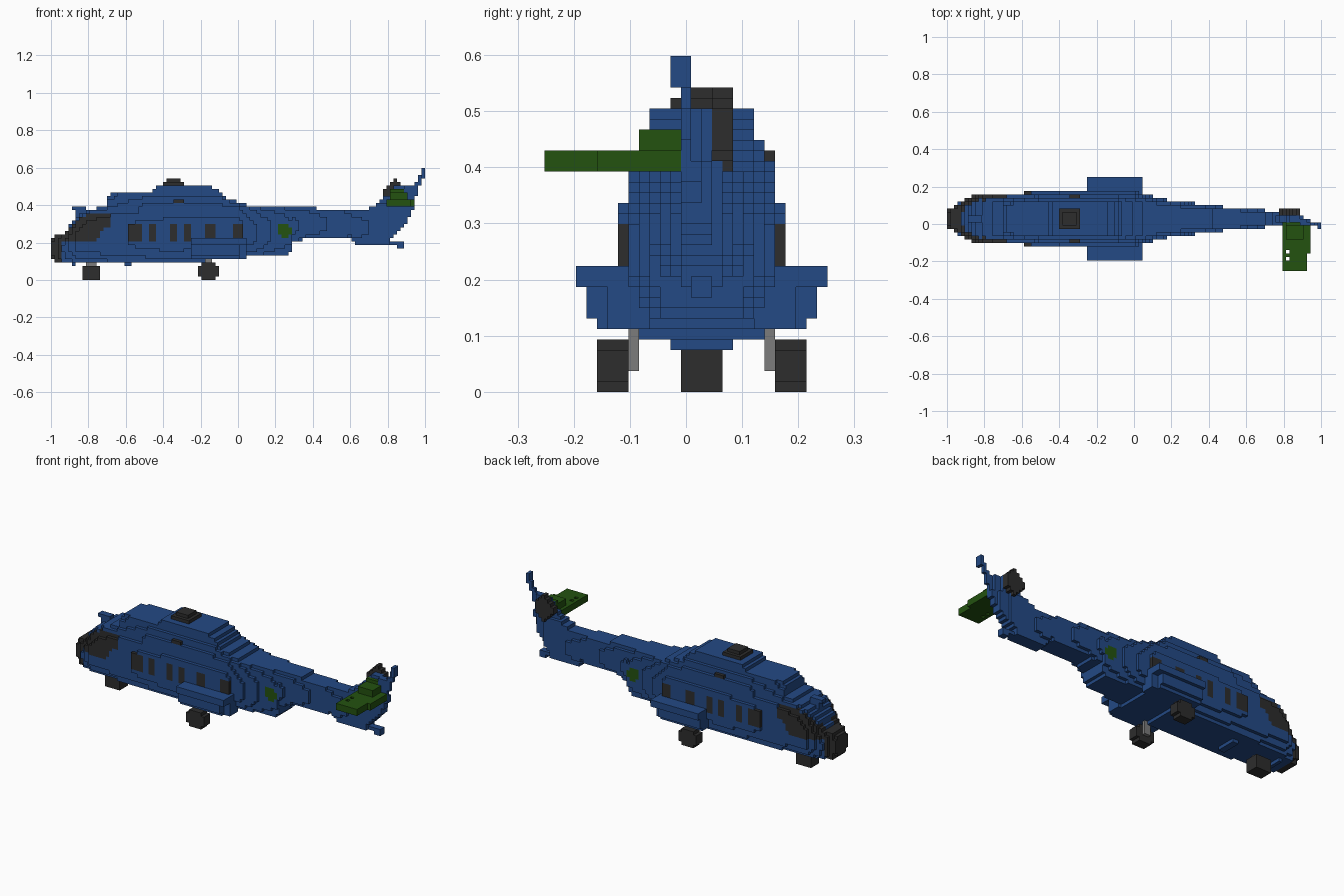
import bpy
import bmesh

cube = bpy.data.objects.get("Cube")
if cube:
    bpy.data.objects.remove(cube, do_unlink=True)

V = 2 / 107          # edge length of one block
MID = 1.5 * V        # centre plane of the fuselage

COLOURS = {
    "blue": (0.017, 0.067, 0.235),
    "charcoal": (0.026, 0.026, 0.026),
    "green": (0.017, 0.085, 0.005),
    "grey": (0.20, 0.20, 0.20),
}
NAMES = list(COLOURS)
MATS = []
for name, rgb in COLOURS.items():
    m = bpy.data.materials.new(name)
    m.use_nodes = True
    m.diffuse_color = (*rgb, 1)
    m.node_tree.nodes["Principled BSDF"].inputs["Base Color"].default_value = (*rgb, 1)
    MATS.append(m)


def curve(points, x):
    """Piecewise linear profile, None outside its range."""
    for (x0, a), (x1, b) in zip(points, points[1:]):
        if x0 <= x <= x1:
            return a + (b - a) * (x - x0) / (x1 - x0)
    return None


def part(name, rule):
    """Fill grid cells where rule(x, y, z) gives a colour; keep the outer skin."""
    cells = {}
    for i in range(107):
        for j in range(-13, 14):
            for k in range(32):
                c = rule(-1 + (i + 0.5) * V, j * V, (k + 0.5) * V)
                if c:
                    cells[i, j, k] = NAMES.index(c)
    bm = bmesh.new()
    corners = {}

    def corner(p):
        if p not in corners:
            corners[p] = bm.verts.new((-1 + p[0] * V, (p[1] - 0.5) * V, p[2] * V))
        return corners[p]

    for cell, colour in cells.items():
        for axis in range(3):
            u, w = (axis + 1) % 3, (axis + 2) % 3
            for side in (0, 1):
                near = list(cell)
                near[axis] += 2 * side - 1
                if tuple(near) in cells:
                    continue
                loop = []
                for du, dw in ((0, 0), (1, 0), (1, 1), (0, 1)):
                    p = list(cell)
                    p[axis] += side
                    p[u] += du
                    p[w] += dw
                    loop.append(corner(tuple(p)))
                face = bm.faces.new(loop if side else loop[::-1])
                face.material_index = colour
    mesh = bpy.data.meshes.new(name)
    bm.to_mesh(mesh)
    bm.free()
    for m in MATS:
        mesh.materials.append(m)
    ob = bpy.data.objects.new(name, mesh)
    bpy.context.collection.objects.link(ob)


def box(name, colour, xs, ys, zs):
    part(name, lambda x, y, z: colour if xs[0] < x < xs[1] and ys[0] < y < ys[1]
         and zs[0] < z < zs[1] else None)


# Fuselage and tail boom: side outline, plan outline and section
TOP = [(-1, .225), (-.96, .245), (-.92, .25), (-.9, .29), (-.84, .35), (-.8, .375),
       (-.7, .395), (0, .41), (.1, .39), (.8, .375)]
BOTTOM = [(-1, .11), (-.97, .095), (-.2, .095), (-.1, .112), (0, .115), (.05, .13),
          (.28, .14), (.3, .2), (.36, .22), (.6, .215), (.63, .19), (.8, .19)]
WIDTH = [(-1, .045), (-.95, .075), (-.9, .105), (-.85, .13), (-.6, .14), (-.4, .15),
         (0, .148), (.08, .125), (.2, .1), (.4, .075), (.6, .052), (.8, .042)]
SECTION = [(0, .72), (.12, .88), (.3, 1), (.65, 1), (.85, .88), (.95, .8), (1, .65)]
GLASS_TOP = [(-.94, .25), (-.9, .28), (-.85, .33), (-.8, .35), (-.69, .35)]
GLASS_LOW = [(-.94, .205), (-.75, .215), (-.73, .26), (-.69, .29)]
WINDOWS = [(-.555, .036), (-.455, .024), (-.345, .024), (-.268, .024), (-.15, .024), (0, .024)]


def fuselage(x, y, z):
    lo, hi, w = curve(BOTTOM, x), curve(TOP, x), curve(WIDTH, x)
    if lo is None or not lo <= z <= hi:
        return None
    d = abs(y - MID)
    half = w * curve(SECTION, (z - lo) / (hi - lo))
    if d > half:
        return None
    if x < -.95:
        return "charcoal"
    if x < -.69:
        if x > -.94 and curve(GLASS_LOW, x) < z < curve(GLASS_TOP, x):
            return "charcoal" if x < -.92 or d > .035 else "blue"
    elif d > half - 1.5 * V:
        if .21 < z < .3 and any(abs(x - c) < r for c, r in WINDOWS):
            return "charcoal"
        if (x - .25) ** 2 + (z - .265) ** 2 < .036 ** 2:
            return "green"
    return "blue"


part("fuselage", fuselage)

# Engine housing on the roof, with side intakes
ROOF = [(-.71, .43), (-.68, .468), (-.46, .47), (-.44, .505), (-.15, .505), (-.09, .47),
        (-.05, .43), (.02, .41), (.1, .39)]
ROOF_WIDTH = [(.37, .13), (.41, .122), (.44, .105), (.47, .098), (.51, .092)]


def housing(x, y, z):
    hi = curve(ROOF, x)
    if hi is None or not .372 < z < hi:
        return None
    taper = min(1, .75 + (x + .71) * 1.2, .6 + (.1 - x) * 2)
    return "blue" if abs(y - MID) < curve(ROOF_WIDTH, z) * taper else None


part("engine_housing", housing)
box("rotor_hub", "charcoal", (-.4, -.29), (-.03, .085), (.5, .53))
box("rotor_cap", "charcoal", (-.385, -.305), (-.012, .066), (.52, .55))

# Tail fin leaning backwards
FIN_TOP = [(.7, .38), (.74, .41), (.81, .46), (.83, .505), (.95, .505), (.955, .53),
           (.975, .56), (.985, .6), (1, .6)]
FIN_LOW = [(.7, .19), (.8, .19), (.83, .23), (.87, .27), (.92, .34), (.945, .41),
           (.955, .46), (.98, .52), (1, .56)]
FIN_MID = [(.7, MID), (.85, .026), (.95, .004), (1, -.009)]
FIN_HALF = [(.7, .042), (.85, .034), (.95, .014), (1, .02)]


def fin(x, y, z):
    lo = curve(FIN_LOW, x)
    if lo is None or not lo <= z <= curve(FIN_TOP, x):
        return None
    half = curve(FIN_HALF, x) * (.65 if z > .42 and x < .95 else 1)
    return "blue" if abs(y - curve(FIN_MID, x)) < half else None


part("tail_fin", fin)
box("tail_skid", "blue", (.79, .88), (.005, .05), (.185, .21))
box("tail_skid_tip", "blue", (.85, .885), (.005, .05), (.168, .19))
part("tail_rotor_hub", lambda x, y, z: "charcoal" if .045 < y < .085
     and abs(x - .835) + abs(z - .465) < .075 and abs(x - .835) < .05 else None)


# Stabiliser on one side of the fin
def stabiliser(x, y, z):
    if y > .01:
        return None
    if .395 < z < .43:
        rear = .94 if y > -.15 else .92
        hole = abs(x - .822) < V / 2 and min(abs(y + .187), abs(y + .15)) < V / 2
        return "green" if .79 < x < rear and not hole else None
    if .43 < z < .47 and .81 < x < .905 and y > -.085:
        return "green"
    return "green" if .47 < z < .487 and .82 < x < .88 and y > -.01 else None


part("stabiliser", stabiliser)


# Sponsons on both flanks
def sponson(x, y, z):
    d = abs(y - MID)
    if not (-.25 < x < .055 and .113 < z < .225 and .1 < d):
        return None
    reach = .188 if z < .13 else .206 if z < .187 else .224
    if x > .01 and z < .187:
        reach = .165
    return "blue" if d < reach else None


part("sponsons", sponson)


# Landing gear
def wheel(x, z, cx, cz, r):
    return max(abs(x - cx), abs(z - cz)) < r and abs(x - cx) + abs(z - cz) < 1.45 * r


part("main_wheels", lambda x, y, z: "charcoal" if .13 < abs(y - MID) < .187
     and wheel(x, z, -.162, .047, .052) else None)
part("nose_wheel", lambda x, y, z: "charcoal" if abs(y - MID) < .037
     and wheel(x, z, -.785, .037, .047) else None)
part("main_struts", lambda x, y, z: "grey" if .112 < abs(y - MID) < .131
     and abs(x + .162) < .02 and .037 < z < .13 else None)
box("nose_strut", "grey", (-.805, -.765), (.008, .03), (.07, .1))

# Side intakes, aerials and belly fittings
part("side_intakes", lambda x, y, z: "charcoal" if .095 < abs(y - MID) < .131
     and -.355 < x < -.29 and .373 < z < .432 else None)
box("roof_aerial", "blue", (-.89, -.83), (.01, .05), (.375, .4))
box("aerial_mast", "blue", (-.86, -.82), (.01, .05), (.33, .39))
for n, x in enumerate((-.87, -.58)):
    box(f"belly_fitting_{n + 1}", "blue", (x - .02, x + .01), (-.03, .085), (.075, .1))
part("door_rails", lambda x, y, z: "blue" if .13 < abs(y - MID) < .151
     and -.55 < x < -.05 and .3 < z < .32 else None)
